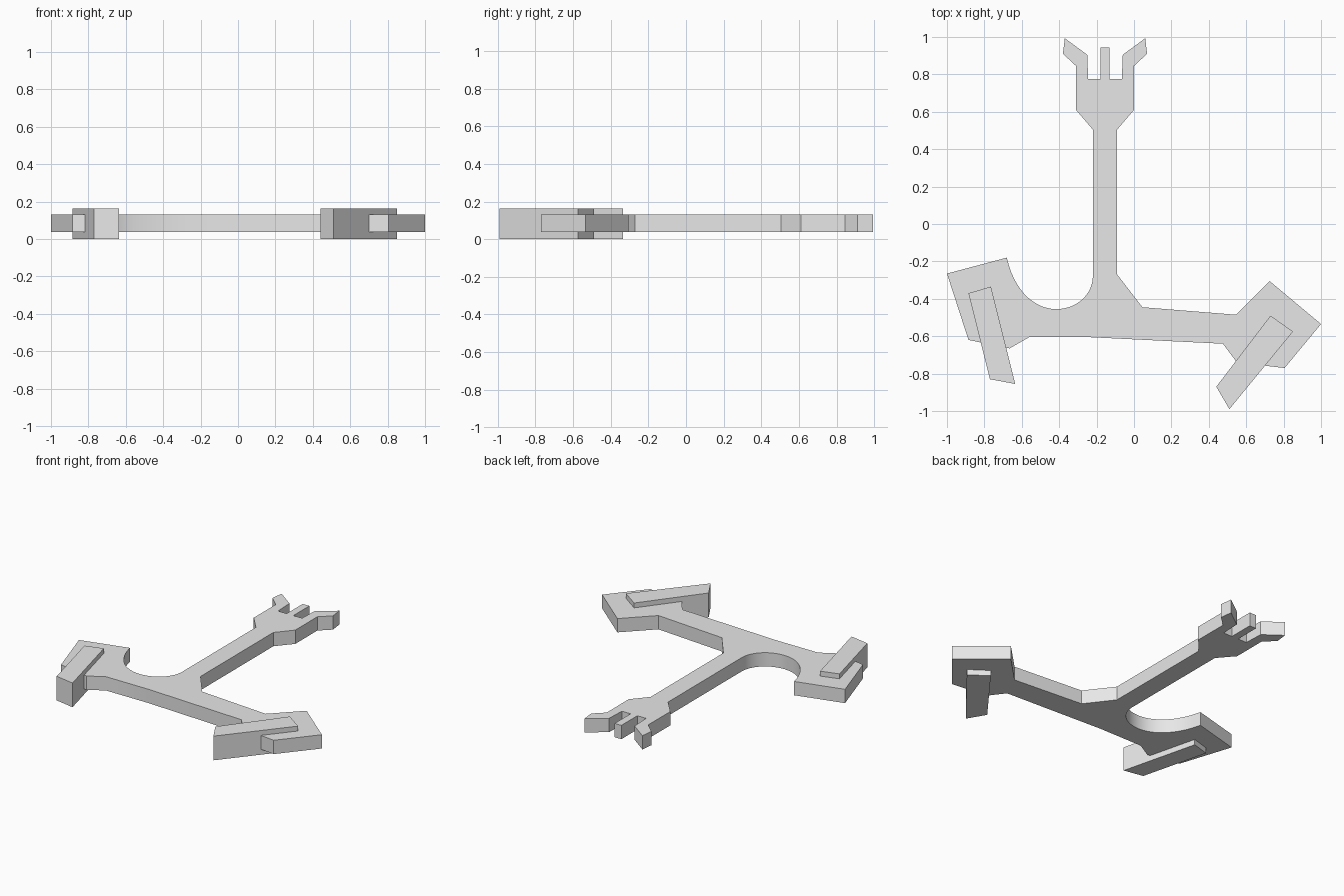
import bpy
import bmesh
import math
from mathutils import Vector
from mathutils.geometry import interpolate_bezier

default_cube = bpy.data.objects.get("Cube")
if default_cube:
    bpy.data.objects.remove(default_cube, do_unlink=True)

# One plain grey for every part
grey = bpy.data.materials.new("plain_grey")
grey.use_nodes = True
colour = (0.8, 0.8, 0.8, 1)
grey.diffuse_color = colour
grey.node_tree.nodes["Principled BSDF"].inputs["Base Color"].default_value = colour


def extruded(name, outline, bottom, top, smooth=False):
    """Raise a flat outline into a solid between two heights."""
    bm = bmesh.new()
    base = bm.faces.new([bm.verts.new((x, y, bottom)) for x, y in outline])
    result = bmesh.ops.extrude_face_region(bm, geom=[base], use_keep_orig=True)
    raised = [v for v in result["geom"] if isinstance(v, bmesh.types.BMVert)]
    bmesh.ops.translate(bm, verts=raised, vec=(0, 0, top - bottom))
    bmesh.ops.recalc_face_normals(bm, faces=bm.faces)
    mesh = bpy.data.meshes.new(name)
    bm.to_mesh(mesh)
    bm.free()
    mesh.materials.append(grey)
    obj = bpy.data.objects.new(name, mesh)
    bpy.context.collection.objects.link(obj)
    if smooth:
        bpy.ops.object.select_all(action="DESELECT")
        obj.select_set(True)
        bpy.context.view_layer.objects.active = obj
        bpy.ops.object.shade_smooth_by_angle(angle=math.radians(30))
    return obj


def curve(start, handle_a, handle_b, end, steps=14):
    points = [Vector((x, y, 0)) for x, y in (start, handle_a, handle_b, end)]
    return [(p.x, p.y) for p in interpolate_bezier(*points, steps)]


# Rounded hollow between the left-hand foot and the stem
hollow = curve((-0.68, -0.18), (-0.64, -0.36), (-0.53, -0.455), (-0.415, -0.455))
hollow += curve((-0.415, -0.455), (-0.30, -0.455), (-0.22, -0.37), (-0.22, -0.28))[1:]

# Half of the three-pronged fork, mirrored about the stem's centre line
stem_x = -0.155
half_fork = [(-0.22, 0.505), (-0.31, 0.61), (-0.31, 0.845), (-0.38, 0.91),
             (-0.37, 0.993), (-0.25, 0.905), (-0.245, 0.775),
             (-0.18, 0.775), (-0.18, 0.945)]
fork = half_fork + [(2 * stem_x - x, y) for x, y in reversed(half_fork)]

# Gusset, long arm and angled foot on the +x side
long_arm = [(-0.09, -0.27), (0.045, -0.445), (0.545, -0.485), (0.725, -0.305),
            (1, -0.535), (0.805, -0.77), (0.55, -0.74), (0.475, -0.64)]

# Lower edge and angled foot on the -x side
short_arm = [(-0.24, -0.605), (-0.56, -0.605), (-0.665, -0.665),
             (-0.885, -0.62), (-1, -0.265)]

extruded("forked_body", hollow + fork + long_arm + short_arm, 0.037, 0.13, True)

# Thick bars passing through each foot
extruded("right_foot_bar", [(-0.885, -0.37), (-0.765, -0.335),
                            (-0.635, -0.855), (-0.77, -0.83)], 0, 0.163)
extruded("left_foot_bar", [(0.73, -0.49), (0.85, -0.575),
                           (0.51, -0.99), (0.44, -0.87)], 0, 0.163)
